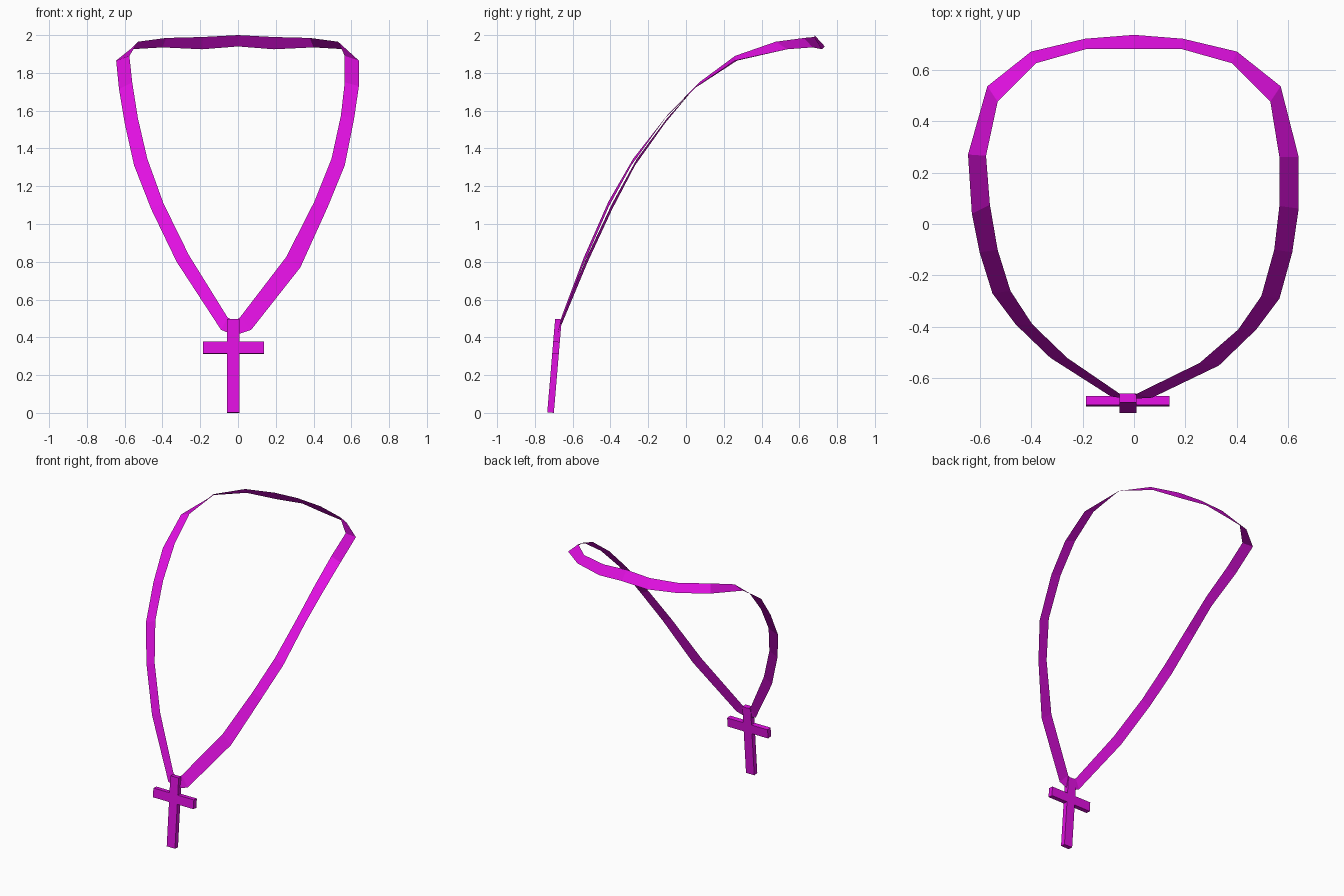
import bpy, bmesh, math
from mathutils import Matrix, Vector

default_cube = bpy.data.objects.get("Cube")
if default_cube:
    bpy.data.objects.remove(default_cube, do_unlink=True)


def make_material(name, colour):
    material = bpy.data.materials.new(name)
    material.use_nodes = True
    material.diffuse_color = colour
    material.node_tree.nodes["Principled BSDF"].inputs["Base Color"].default_value = colour
    return material


def add_object(name, bm, material):
    mesh = bpy.data.meshes.new(name)
    bm.to_mesh(mesh)
    bm.free()
    mesh.materials.append(material)
    part = bpy.data.objects.new(name, mesh)
    bpy.context.collection.objects.link(part)
    return part


magenta = make_material("magenta", (0.75, 0.005, 0.75, 1))

# Ribbon stations: outer edge point, inner edge point
back = [
    ((0.57, 0.535, 1.925), (0.53, 0.475, 1.965)),
    ((0.4, 0.67, 1.935), (0.38, 0.625, 1.985)),
    ((0.19, 0.72, 1.925), (0.185, 0.68, 1.99)),
    ((0, 0.735, 1.94), (0, 0.68, 2)),
]
left_side = [
    ((0.07, -0.675, 0.44), (0.01, -0.66, 0.505)),
    ((0.33, -0.55, 0.77), (0.255, -0.54, 0.825)),
    ((0.475, -0.41, 1.09), (0.405, -0.41, 1.12)),
    ((0.565, -0.29, 1.31), (0.495, -0.28, 1.345)),
    ((0.615, -0.11, 1.56), (0.545, -0.1, 1.575)),
    ((0.64, 0.06, 1.73), (0.565, 0.07, 1.75)),
    ((0.64, 0.26, 1.865), (0.565, 0.26, 1.89)),
]
right_side = [
    ((-0.645, 0.27, 1.865), (-0.575, 0.265, 1.89)),
    ((-0.63, 0.04, 1.715), (-0.56, 0.075, 1.75)),
    ((-0.6, -0.11, 1.535), (-0.53, -0.1, 1.56)),
    ((-0.55, -0.27, 1.31), (-0.48, -0.26, 1.345)),
    ((-0.46, -0.39, 1.08), (-0.395, -0.39, 1.11)),
    ((-0.325, -0.52, 0.8), (-0.26, -0.52, 0.835)),
    ((-0.09, -0.67, 0.44), (-0.055, -0.66, 0.505)),
]
front = [((-0.02, -0.68, 0.41), (-0.02, -0.66, 0.485))]


def mirrored(stations):
    return [tuple((-x, y, z) for x, y, z in pair) for pair in reversed(stations)]


# Flat closed ribbon that hangs around the neck
stations = front + left_side + back + mirrored(back[:-1]) + right_side
bm = bmesh.new()
rings = [[bm.verts.new(point) for point in pair] for pair in stations]
for (outer_a, inner_a), (outer_b, inner_b) in zip(rings, rings[1:] + rings[:1]):
    bm.faces.new((outer_a, outer_b, inner_b, inner_a))
add_object("neck_ribbon", bm, magenta)

# Cross pendant: one outline, extruded and leaned back
half_shaft, half_arm = 0.033, 0.162
arm_low, arm_high, top = 0.312, 0.377, 0.497
thickness = 0.035
half_outline = [
    (half_shaft, 0), (half_shaft, arm_low), (half_arm, arm_low),
    (half_arm, arm_high), (half_shaft, arm_high), (half_shaft, top),
]
outline = half_outline + [(-x, z) for x, z in reversed(half_outline)]
bm = bmesh.new()
face = bm.faces.new([bm.verts.new((x, -thickness / 2, z)) for x, z in outline])
extruded = bmesh.ops.extrude_face_region(bm, geom=[face], use_keep_orig=True)
moved = [item for item in extruded["geom"] if isinstance(item, bmesh.types.BMVert)]
bmesh.ops.translate(bm, verts=moved, vec=Vector((0, thickness, 0)))
bmesh.ops.recalc_face_normals(bm, faces=bm.faces)
lean = Matrix.Rotation(math.radians(-4.8), 4, "X")
bm.transform(Matrix.Translation((-0.024, -0.717, 0.0015)) @ lean)
add_object("cross_pendant", bm, magenta)
